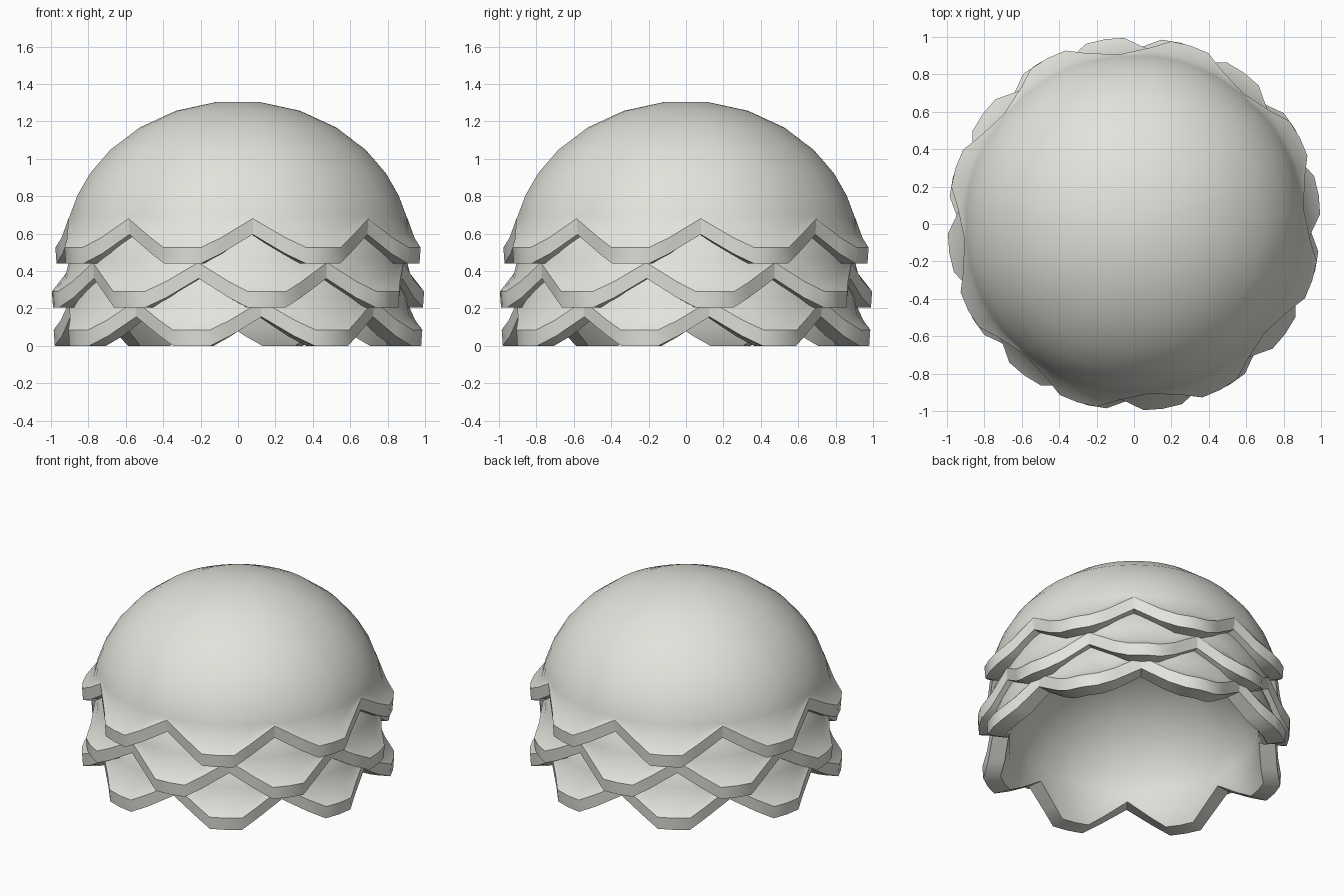
import bpy, bmesh
from math import sin, cos, radians

cube = bpy.data.objects.get("Cube")
if cube:
    bpy.data.objects.remove(cube)

# One pale stone colour
stone = bpy.data.materials.new("pale_grey")
stone.use_nodes = True
colour = (0.76, 0.77, 0.71, 1)
stone.diffuse_color = colour
stone.node_tree.nodes["Principled BSDF"].inputs["Base Color"].default_value = colour

PETALS = 8
RIM = 0.085      # upright height of the rim
WALL = 0.12      # wall thickness as a share of the radius
# Angular offset from each notch, then how far the petal hangs and flares there
PETAL = [(0, 0, 0), (10.5, 0.66, 0.42), (16.5, 1, 0.96), (22.5, 1, 1),
         (28.5, 1, 0.96), (34.5, 0.66, 0.42)]
POLAR = [7, 21, 34.5, 47.5, 58.5, 68, 76]


def lerp(a, b, t):
    return a + (b - a) * t


def meridian(hang, flare):
    """Outer profile from crown to flared rim, as (radius, height)."""
    pts = [(0.93 * sin(radians(a)), 0.5 + 0.81 * cos(radians(a))) for a in POLAR]
    r0, z0 = pts[-1]
    r1, z1 = lerp(0.91, 1.0, flare), lerp(0.68, 0.525, hang)
    pts.append((lerp(r0, r1, 0.25), lerp(z0, z1, 0.55)))
    pts.append((r1, z1))
    return pts


def petal_dome(name, notch_angle, drop):
    """Hollow dome with a thick, scalloped, flared rim of eight petals."""
    bm = bmesh.new()
    outer, inner, lip = [], [], []
    for k in range(PETALS):
        for offset, hang, flare in PETAL:
            a = radians(notch_angle + 360 / PETALS * k + offset)
            pts = meridian(hang, flare)
            sink = [WALL * (z - 0.5) for r, z in pts[:-2]] + [RIM * 0.7, RIM]

            def vert(r, z):
                return bm.verts.new((r * sin(a), -r * cos(a), z - drop))

            outer.append([vert(r, z) for r, z in pts])
            inner.append([vert(r * (1 - WALL), z - s) for (r, z), s in zip(pts, sink)])
            r, z = pts[-1]
            lip.append(vert(r - 0.006, z - RIM))

    count = len(outer)
    for i in range(count):
        j = (i + 1) % count
        for ring in range(len(POLAR) + 1):
            bm.faces.new((outer[i][ring], outer[i][ring + 1],
                          outer[j][ring + 1], outer[j][ring]))
            bm.faces.new((inner[j][ring], inner[j][ring + 1],
                          inner[i][ring + 1], inner[i][ring]))
        # Upright rim and its underside
        bm.faces.new((outer[i][-1], lip[i], lip[j], outer[j][-1]))
        bm.faces.new((lip[i], inner[i][-1], inner[j][-1], lip[j]))
    # Crown caps
    bm.faces.new([c[0] for c in outer])
    bm.faces.new([c[0] for c in reversed(inner)])
    bmesh.ops.recalc_face_normals(bm, faces=bm.faces)

    for f in bm.faces:
        f.smooth = True
    # Crisp rim borders and notch corners
    outer_rim, inner_rim = [c[-1] for c in outer], [c[-1] for c in inner]
    for i in range(count):
        for rim in (outer_rim, lip, inner_rim):
            bm.edges.get((rim[i], rim[(i + 1) % count])).smooth = False
        if i % len(PETAL) == 0:
            bm.edges.get((outer_rim[i], lip[i])).smooth = False
            bm.edges.get((lip[i], inner_rim[i])).smooth = False

    mesh = bpy.data.meshes.new(name)
    bm.to_mesh(mesh)
    bm.free()
    mesh.materials.append(stone)
    obj = bpy.data.objects.new(name, mesh)
    bpy.context.collection.objects.link(obj)


# Three nested layers, each turned so petals overlap like scales
petal_dome("upper_petal_dome", 5, 0)
petal_dome("middle_petal_dome", -13.5, 0.235)
petal_dome("lower_petal_dome", 8, 0.44)
